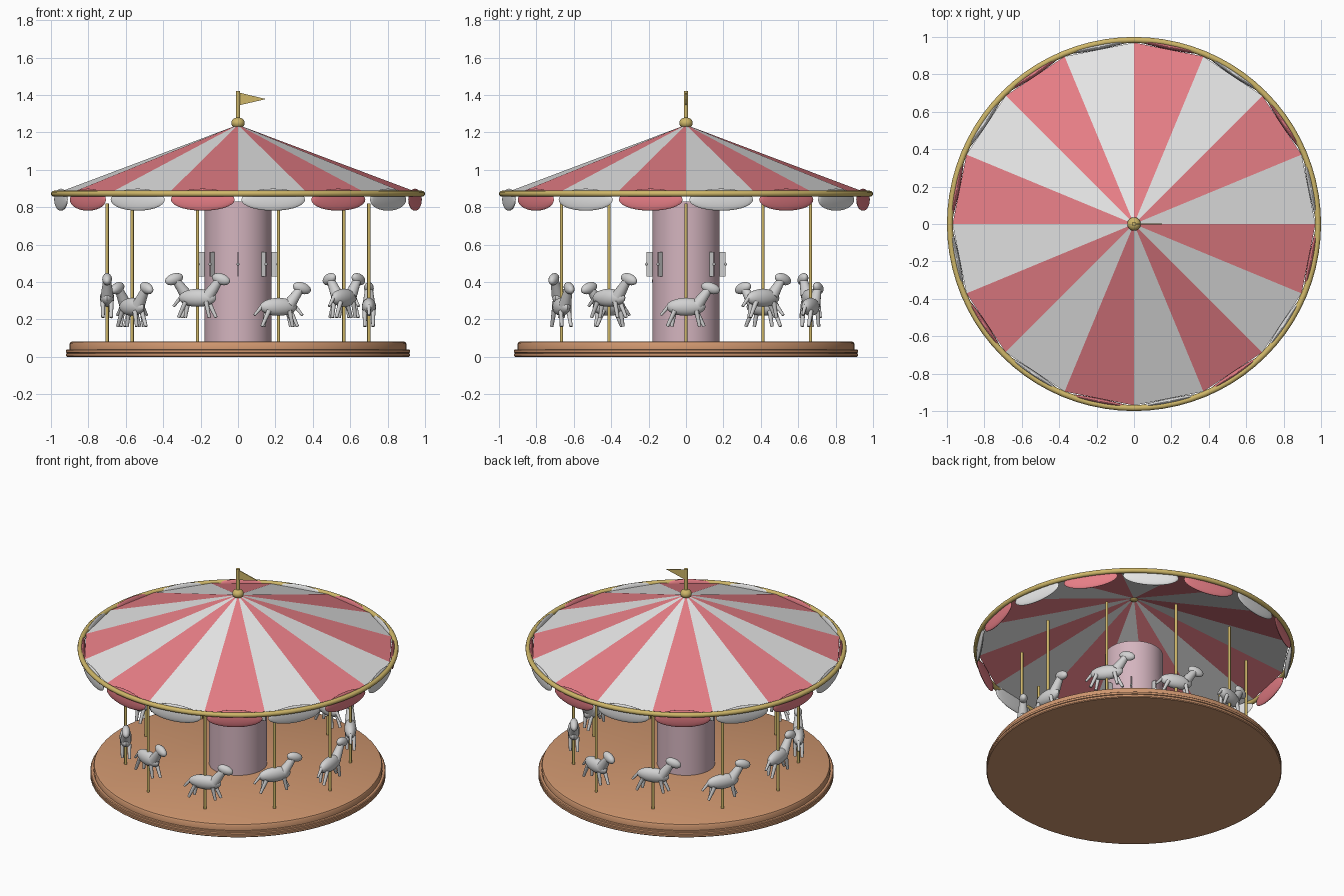
import bpy, bmesh
from math import pi, cos, sin, radians
from mathutils import Matrix, Vector

cube = bpy.data.objects.get("Cube")
if cube:
    bpy.data.objects.remove(cube, do_unlink=True)


def material(name, *rgb):
    m = bpy.data.materials.new(name)
    m.use_nodes = True
    m.diffuse_color = (*rgb, 1)
    m.node_tree.nodes["Principled BSDF"].inputs["Base Color"].default_value = (*rgb, 1)
    return m


WHITE = material("canopy_white", .79, .79, .79)
RED = material("canopy_red", .80, .21, .24)
GOLD = material("gold", .62, .47, .14)
WOOD = material("wood", .63, .31, .16)
PINK = material("column_pink", .66, .46, .52)
GREY = material("horse_grey", .64, .64, .64)


def mesh_from(bm, name, smooth, *mats):
    bmesh.ops.recalc_face_normals(bm, faces=bm.faces)
    me = bpy.data.meshes.new(name)
    bm.to_mesh(me)
    bm.free()
    for m in mats:
        me.materials.append(m)
    if smooth:
        me.shade_smooth()
        me.set_sharp_from_angle(angle=radians(35))
    return me


def place(name, me, matrix=Matrix()):
    ob = bpy.data.objects.new(name, me)
    ob.matrix_world = matrix
    bpy.context.collection.objects.link(ob)
    return ob


def rod(bm, a, b, r1, r2=None, n=12):
    """Tapered cylinder from a to b."""
    a, b = Vector(a), Vector(b)
    turn = (b - a).to_track_quat('Z', 'Y').to_matrix().to_4x4()
    bmesh.ops.create_cone(bm, cap_ends=True, segments=n, radius1=r1,
                          radius2=r1 if r2 is None else r2, depth=(b - a).length,
                          matrix=Matrix.Translation((a + b) / 2) @ turn)


def ellipsoid(bm, centre, size, pitch=0, u=20, v=12):
    m = Matrix.Translation(centre) @ Matrix.Rotation(pitch, 4, 'Y') @ Matrix.Diagonal((*size, 1))
    bmesh.ops.create_uvsphere(bm, u_segments=u, v_segments=v, radius=1, matrix=m)


def lathe(name, profile, mat, n=64, closed=False):
    """Revolve (radius, height) points about the z axis."""
    bm = bmesh.new()
    vs = [bm.verts.new((r, 0, z)) for r, z in profile]
    es = [bm.edges.new(p) for p in zip(vs, vs[1:])]
    if closed:
        es.append(bm.edges.new((vs[-1], vs[0])))
    bmesh.ops.spin(bm, geom=vs + es, axis=(0, 0, 1), cent=(0, 0, 0), angle=2 * pi, steps=n)
    bmesh.ops.remove_doubles(bm, verts=bm.verts, dist=1e-5)
    return place(name, mesh_from(bm, name, True, mat))


def around(i, count, radius=0, z=0, offset=0):
    """Placement on a ring, with local +x pointing outwards."""
    return (Matrix.Rotation(2 * pi * (i + offset) / count, 4, 'Z')
            @ Matrix.Translation((radius, 0, z)))


# Stepped platform
lathe("platform_base", [(0, 0), (.915, 0), (.92, .005), (.92, .017), (.913, .02),
                        (.92, .023), (.92, .036), (.915, .04), (0, .04)], WOOD)
lathe("platform_deck", [(0, .04), (.9, .04), (.9, .07), (.895, .079), (.885, .083),
                        (0, .083)], WOOD)

# Central column
lathe("column", [(0, .08), (.18, .08), (.18, .83), (0, .83)], PINK)

# Upright fins set radially on the column
bm = bmesh.new()
bmesh.ops.create_cube(bm, size=1, matrix=Matrix.Diagonal((.07, .008, .13, 1)))
fin = mesh_from(bm, "column_fin", False, PINK, GREY)
for f in fin.polygons:
    f.material_index = int(abs(f.normal.y) > .5)
bm = bmesh.new()
ellipsoid(bm, (0, 0, 0), (.008, .008, .008), 0, 10, 6)
knob = mesh_from(bm, "fin_knob", True, GREY)
for i in range(8):
    place(f"column_fin_{i + 1}", fin, around(i, 8, .177, .495))
    place(f"fin_knob_{i + 1}", knob, around(i, 8, .212, .495))

# Striped canopy, open underneath
bm = bmesh.new()
bmesh.ops.create_cone(bm, cap_ends=False, segments=16, radius1=.97, radius2=0, depth=.365,
                      matrix=Matrix.Translation((0, 0, 1.0575)))
bmesh.ops.remove_doubles(bm, verts=bm.verts, dist=1e-5)
canopy = mesh_from(bm, "canopy", False, WHITE, RED)
for f in canopy.polygons:
    x, y, _ = f.center
    sector = int((Vector((1, 0)).angle_signed(Vector((x, -y))) % (2 * pi)) / (pi / 8))
    f.material_index = sector % 2
place("canopy", canopy)

# Gold rim
lathe("canopy_rim", [(.984 + .016 * cos(a * pi / 6), .872 + .016 * sin(a * pi / 6))
                     for a in range(12)], GOLD, 80, True)

# Scalloped valance
scallops = []
for name, mat in (("white_scallop", WHITE), ("red_scallop", RED)):
    bm = bmesh.new()
    ellipsoid(bm, (0, 0, 0), (.014, .174, .059), 0, 24, 14)
    scallops.append(mesh_from(bm, name, True, mat))
for i in range(16):
    place(f"scallop_{i + 1}", scallops[i % 2], around(i, 16, .965, .84, .5))

# Finial, flagpole and pennant
bm = bmesh.new()
ellipsoid(bm, (0, 0, 1.25), (.036, .036, .03))
rod(bm, (0, 0, 1.24), (0, 0, 1.42), .012)
place("finial", mesh_from(bm, "finial", True, GOLD))
bm = bmesh.new()
tri = [bm.verts.new((x, -.003, z)) for x, z in ((.008, 1.345), (.15, 1.378), (.008, 1.412))]
face = bm.faces.new(tri)
out = bmesh.ops.extrude_face_region(bm, geom=[face])
bmesh.ops.translate(bm, vec=(0, .006, 0),
                    verts=[v for v in out["geom"] if isinstance(v, bmesh.types.BMVert)])
place("pennant", mesh_from(bm, "pennant", False, GOLD))

# Horse facing local +x, with the pole through its origin
bm = bmesh.new()
ellipsoid(bm, (0, 0, 0), (.105, .038, .048))
rod(bm, (.06, 0, .01), (.118, 0, .09), .034, .022, 16)
ellipsoid(bm, (.132, 0, .1), (.052, .026, .03), radians(18))
rod(bm, (-.085, 0, .012), (-.135, 0, -.045), .012, .007)
for side, swing in ((1, .012), (-1, -.012)):
    y = .022 * side
    rod(bm, (.055, y, -.02), (.085 + swing, y, -.105), .013, .009)
    rod(bm, (-.06, y, -.02), (-.088 + swing, y, -.105), .013, .009)
horse = mesh_from(bm, "horse", True, GREY)

# Ring of poles and horses, alternating in height
bm = bmesh.new()
rod(bm, (0, 0, .08), (0, 0, .82), .009)
pole = mesh_from(bm, "pole", True, GOLD)
for i in range(10):
    place(f"pole_{i + 1}", pole, around(i, 10, .7))
    place(f"horse_{i + 1}", horse,
          around(i, 10, .7, .315 if i % 2 else .267) @ Matrix.Rotation(pi / 2, 4, 'Z'))
